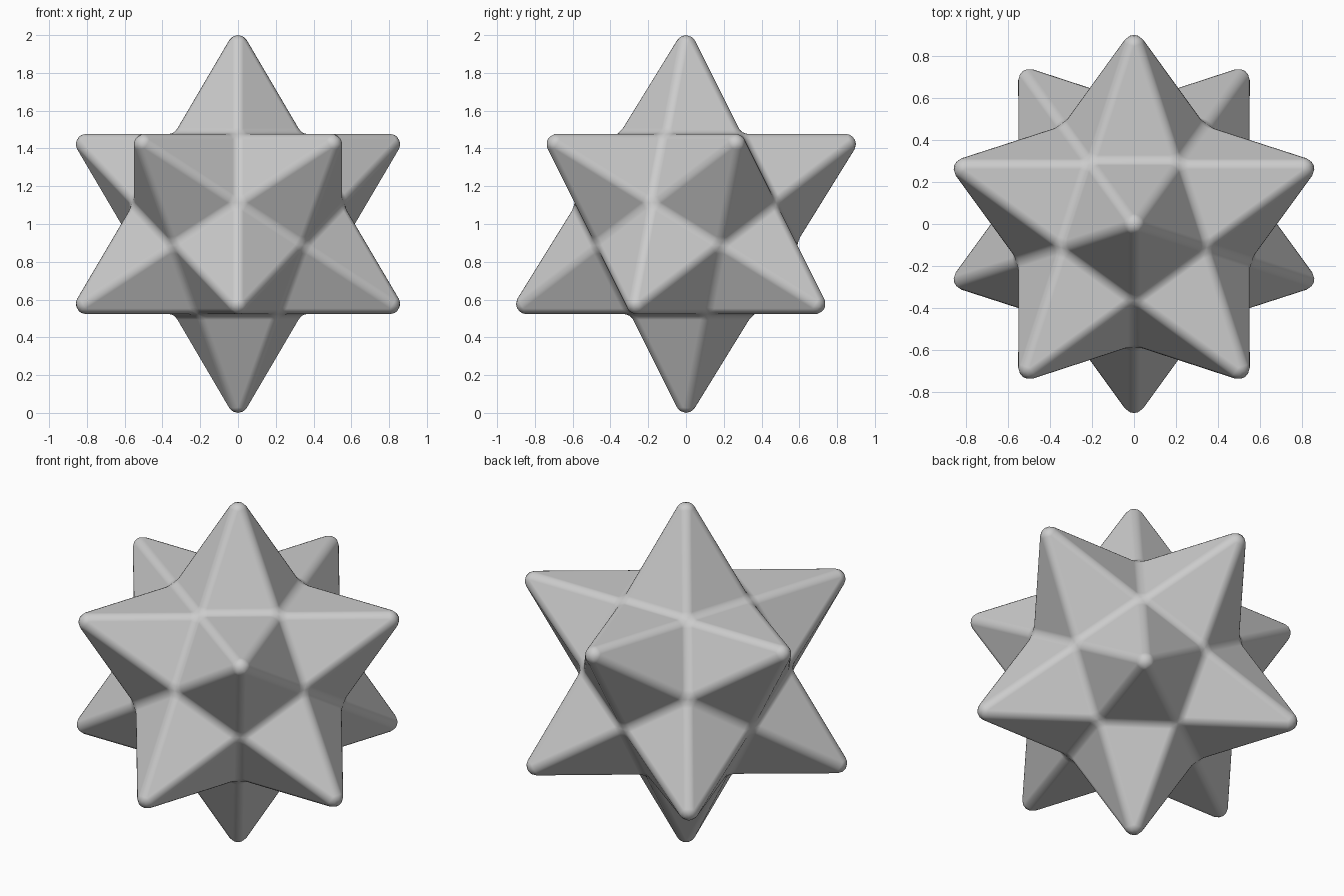
import bpy
import bmesh
import math
from mathutils import Matrix, Vector

default = bpy.data.objects.get("Cube")
if default:
    bpy.data.objects.remove(default, do_unlink=True)

ROUND = 0.054                      # radius of the softened edges
TIP_CENTRE = 1 - ROUND             # centre of each rounded tip
PLANE = TIP_CENTRE / math.sqrt(5) + ROUND
TIP = PLANE * math.sqrt(5)         # sharp tip before rounding
CORE = PLANE * 1.2584              # corner radius of the inner core

# Guide: twelve spike directions, one straight up, an upper one to the back
guide = bmesh.new()
bmesh.ops.create_icosphere(guide, subdivisions=1, radius=1,
                           matrix=Matrix.Rotation(math.pi / 2, 4, "Z"))
axes = [v.co.normalized() for v in guide.verts]

# Star: two triangles over every guide edge, one on each spike
bm = bmesh.new()
tips = {v: bm.verts.new(v.co.normalized() * TIP) for v in guide.verts}
corners = {f: bm.verts.new(f.calc_center_median().normalized() * CORE)
           for f in guide.faces}
for edge in guide.edges:
    a, b = (corners[f] for f in edge.link_faces)
    for v in edge.verts:
        bm.faces.new((a, b, tips[v]))
guide.free()
bmesh.ops.recalc_face_normals(bm, faces=bm.faces)

# Soften ridges and valleys
bmesh.ops.bevel(bm, geom=bm.edges[:], offset=ROUND * 0.618,
                offset_type="OFFSET", segments=4, profile=0.5,
                affect="EDGES", clamp_overlap=False)

# Make each tip a true ball end
for axis in axes:
    centre = axis * TIP_CENTRE
    for v in bm.verts:
        if (v.co - axis * TIP).length < 0.14:
            v.co = centre + (v.co - centre).normalized() * ROUND

bmesh.ops.translate(bm, verts=bm.verts, vec=Vector((0, 0, 1)))
bmesh.ops.recalc_face_normals(bm, faces=bm.faces)
for face in bm.faces:
    face.smooth = True

mesh = bpy.data.meshes.new("spiked_star")
bm.to_mesh(mesh)
bm.free()
star = bpy.data.objects.new("spiked_star", mesh)
bpy.context.collection.objects.link(star)

# Keep the large faces flat in shading
weighted = star.modifiers.new("flat_faces", "WEIGHTED_NORMAL")
weighted.mode = "FACE_AREA"
weighted.weight = 100

# Plain mid grey
grey = bpy.data.materials.new("mid_grey")
grey.use_nodes = True
colour = (0.6, 0.6, 0.6, 1)
grey.diffuse_color = colour
grey.node_tree.nodes["Principled BSDF"].inputs["Base Color"].default_value = colour
mesh.materials.append(grey)
